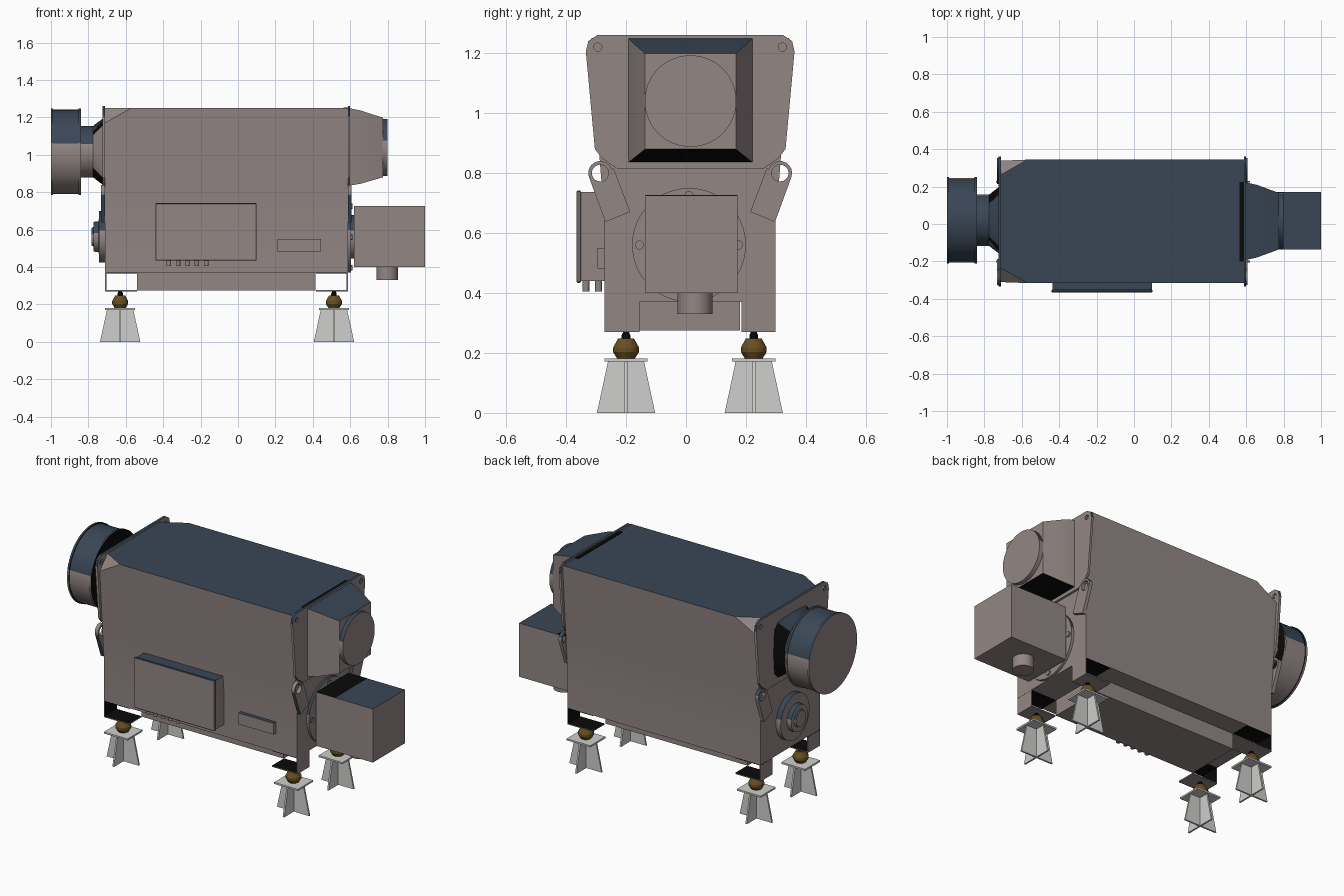
import bpy, bmesh, math
from mathutils import Matrix, Vector

if "Cube" in bpy.data.objects:
    bpy.data.objects.remove(bpy.data.objects["Cube"])

C = 0.014  # y of the body's middle plane


def material(name, rgb):
    m = bpy.data.materials.new(name)
    m.diffuse_color = (*rgb, 1)
    m.use_nodes = True
    m.node_tree.nodes["Principled BSDF"].inputs["Base Color"].default_value = m.diffuse_color
    return m


BEIGE = material("warm grey paint", (0.29, 0.242, 0.235))
BLUE = material("slate blue", (0.041, 0.062, 0.092))
BLACK = material("black", (0.003, 0.003, 0.003))
PALE = material("pale grey", (0.62, 0.62, 0.61))
BROWN = material("brown rubber", (0.14, 0.078, 0.016))


def by_height(n):
    """Upward faces are slate blue, the others warm grey."""
    return 1 if n.z > 0.22 else 0


def finish(name, bm, mat=None, rule=by_height):
    bmesh.ops.recalc_face_normals(bm, faces=bm.faces)
    bm.normal_update()
    me = bpy.data.meshes.new(name)
    for m in ([mat] if mat else [BEIGE, BLUE, BLACK]):
        me.materials.append(m)
    if not mat:
        for f in bm.faces:
            f.material_index = rule(f.normal)
    bm.to_mesh(me)
    bm.free()
    ob = bpy.data.objects.new(name, me)
    bpy.context.collection.objects.link(ob)
    return ob


def box(name, x, y, z, bevel=0, **kw):
    bm = bmesh.new()
    bmesh.ops.create_cube(bm, size=1)
    for v in bm.verts:
        v.co = [(r[0] + r[1]) / 2 + c * (r[1] - r[0]) for c, r in zip(v.co, (x, y, z))]
    if bevel:
        bmesh.ops.bevel(bm, geom=bm.edges[:], offset=bevel, segments=1, affect='EDGES')
    return finish(name, bm, **kw)


def loft(name, rings, **kw):
    """Skin a list of equal-length point rings and cap both ends."""
    bm = bmesh.new()
    loops = [[bm.verts.new(p) for p in r] for r in rings]
    n = len(loops[0])
    for a, b in zip(loops, loops[1:]):
        for i in range(n):
            bm.faces.new((a[i], a[(i + 1) % n], b[(i + 1) % n], b[i]))
    bm.faces.new(loops[0])
    bm.faces.new(loops[-1])
    return finish(name, bm, **kw)


def lathe(name, axis, origin, steps, n=32, **kw):
    """Turn (position, radius) steps about the x or z axis."""
    rings = []
    for t, r in steps:
        ring = []
        for i in range(n):
            a = 2 * math.pi * (i + 0.5) / n
            u, v = r * math.cos(a), r * math.sin(a)
            p = (t, u, v) if axis == 'x' else (u, v, t)
            ring.append(Vector(p) + Vector(origin))
        rings.append(ring)
    return loft(name, rings, **kw)


def rect(x, y0, y1, z0, z1):
    return [(x, y0, z0), (x, y1, z0), (x, y1, z1), (x, y0, z1)]


def circle(y, z, r, n=20):
    return [(y + r * math.cos(2 * math.pi * i / n), z + r * math.sin(2 * math.pi * i / n)) for i in range(n)]


def plate(name, outlines, x0, x1):
    """Flat plate in the y-z plane; outlines after the first are holes."""
    cu = bpy.data.curves.new(name, 'CURVE')
    cu.dimensions, cu.fill_mode, cu.extrude = '2D', 'BOTH', (x1 - x0) / 2
    for pts in outlines:
        s = cu.splines.new('POLY')
        s.points.add(len(pts) - 1)
        for p, q in zip(s.points, pts):
            p.co = (q[0], q[1], 0, 1)
        s.use_cyclic_u = True
    tmp = bpy.data.objects.new("tmp", cu)
    bpy.context.collection.objects.link(tmp)
    me = bpy.data.meshes.new_from_object(tmp.evaluated_get(bpy.context.evaluated_depsgraph_get()))
    bpy.data.objects.remove(tmp)
    bm = bmesh.new()
    bm.from_mesh(me)
    bpy.data.meshes.remove(me)
    bmesh.ops.remove_doubles(bm, verts=bm.verts, dist=1e-5)
    bm.transform(Matrix(((0, 0, 1, (x0 + x1) / 2), (1, 0, 0, 0), (0, 1, 0, 0), (0, 0, 0, 1))))
    return finish(name, bm)


# Main housing: flared profile, with the two left top corners cut away
half = [(0.285, 0.37), (0.285, 0.64), (0.30, 0.82), (0.33, 1.25)]
prof = [(C + y, z) for y, z in half] + [(C - y, z) for y, z in reversed(half)]
bm = bmesh.new()
ends = [[bm.verts.new((x, y, z)) for y, z in prof] for x in (-0.71, 0.587)]
for i in range(len(prof)):
    j = (i + 1) % len(prof)
    bm.faces.new((ends[0][i], ends[0][j], ends[1][j], ends[1][i]))
for e in ends:
    bm.faces.new(e)
bmesh.ops.recalc_face_normals(bm, faces=bm.faces)
for s in (-1, 1):
    a, b, c = Vector((-0.71, C + s * 0.33, 1.165)), Vector((-0.57, C + s * 0.33, 1.25)), Vector((-0.71, C + s * 0.25, 1.25))
    n = (b - a).cross(c - a).normalized()
    if n.z < 0:
        n = -n
    cut = bmesh.ops.bisect_plane(bm, geom=bm.verts[:] + bm.edges[:] + bm.faces[:], plane_co=a, plane_no=n, clear_outer=True)
    bmesh.ops.holes_fill(bm, edges=[g for g in cut['geom_cut'] if isinstance(g, bmesh.types.BMEdge)])
finish("main_housing", bm, rule=lambda n: 1 if n.z > 0.95 else 0)
box("top_dark_slot", (0.565, 0.587), (-0.2, 0.225), (1.249, 1.254), mat=BLACK)

# End plates with corner holes, and lifting lugs with eyes
upper = [(0.245, 0.815), (0.295, 0.85), (0.318, 0.88), (0.348, 1.205), (0.34, 1.24), (0.31, 1.26)]
for side, x0, x1 in (("left", -0.725, -0.71), ("right", 0.587, 0.6)):
    out = [(C + y, z) for y, z in upper] + [(C - y, z) for y, z in reversed(upper)]
    plate(side + "_end_plate", [out] + [circle(C + s * 0.308, 1.22, 0.014, 12) for s in (-1, 1)], x0, x1)
    lx = (x0 - 0.008, x1) if side == "left" else (x0, x1 + 0.008)
    arc = [(0.3 + 0.04 * math.cos(math.radians(d)), 0.80 + 0.04 * math.sin(math.radians(d))) for d in range(-20, 161, 20)]
    lug = [(0.2, 0.67), (0.283, 0.637)] + arc + [(0.255, 0.815)]
    for s in (-1, 1):
        plate(side + "_lifting_lug", [[(C + s * y, z) for y, z in lug], circle(C + s * 0.3, 0.80, 0.028)], *lx)

# Underside: centre box, corner brackets with dark pockets
box("underside_box", (-0.54, 0.415), (-0.155, 0.18), (0.275, 0.37))
for x0, x1, sx in ((-0.71, -0.54, -1), (0.417, 0.587, 1)):
    for y0, y1 in ((-0.271, -0.155), (0.185, 0.299)):
        xe = (x0, x0 + 0.006) if sx < 0 else (x1 - 0.006, x1)
        box("bracket_end", xe, (y0, y1), (0.27, 0.37), rule=lambda n, s=sx: 2 if n.x * s < -0.5 else 0)
        box("bracket_floor", (x0, x1), (y0, y1), (0.27, 0.277), rule=lambda n: 2 if n.z > 0.5 else 0)
        box("pocket_roof", (x0, x1), (y0, y1), (0.366, 0.3705), mat=BLACK)

# Feet: crossed tapered plates, cap plate, rubber mount and nut
for fx in (-0.63, 0.513):
    for fy in (-0.2, 0.226):
        def web(z, hx, hy):
            return [(fx + i * hx, fy + j * hy, z) for i, j in ((-1, -1), (1, -1), (1, 1), (-1, 1))]
        loft("foot_web_long", [web(0, 0.108, 0.005), web(0.172, 0.07, 0.005)], mat=PALE)
        loft("foot_web_cross", [web(0, 0.005, 0.097), web(0.172, 0.005, 0.06)], mat=PALE)
        box("foot_cap", (fx - 0.08, fx + 0.08), (fy - 0.072, fy + 0.072), (0.171, 0.181), mat=PALE)
        lathe("rubber_mount", 'z', (fx, fy, 0), [(0.181, 0.03), (0.203, 0.044), (0.218, 0.044), (0.248, 0.027)], 16, mat=BROWN)
        lathe("mount_nut", 'z', (fx, fy, 0), [(0.247, 0.016), (0.258, 0.016), (0.271, 0.01)], 8, mat=BLACK)

# Control cabinet with cable glands, and the small access cover
box("control_cabinet", (-0.435, 0.095), (-0.355, -0.268), (0.44, 0.737))
box("control_cabinet_door", (-0.442, 0.1), (-0.365, -0.35), (0.434, 0.742), bevel=0.004)
for i in range(5):
    for gy in (-0.333, -0.292):
        lathe("cable_gland", 'z', (-0.37 + 0.05 * i, gy, 0), [(0.405, 0.012), (0.442, 0.012)], 12)
box("access_cover", (0.21, 0.445), (-0.295, -0.268), (0.482, 0.55))

# Left air inlet: dark funnel, neck and flanged drum
Z = 1.017
N = 32


def blend_ring(x, r, square):
    pts = []
    for i in range(N):
        a = 2 * math.pi * (i + 0.5) / N
        u, v = math.cos(a), math.sin(a)
        k = r * (1 + square * (1 / max(abs(u), abs(v)) - 1))
        pts.append((x, 0.02 + k * u, Z + k * v))
    return pts


def funnel_rule(n):
    if n.z > 0.5:
        return 1
    return 0 if n.y < -0.5 else 2


loft("inlet_funnel", [blend_ring(-0.71, 0.185, 1), blend_ring(-0.73, 0.172, 0.7), blend_ring(-0.775, 0.138, 0)], rule=funnel_rule)
lathe("inlet_neck", 'x', (0, 0.02, Z), [(-0.85, 0.138), (-0.77, 0.138)])
lathe("inlet_drum", 'x', (0, 0.02, Z), [(-0.996, 0.226), (-0.845, 0.226)], 48)
for x0, x1 in ((-1.0, -0.988), (-0.852, -0.84)):
    lathe("drum_rim", 'x', (0, 0.02, Z), [(x0, 0.232), (x1, 0.232)], 48, rule=lambda n: 2 if n.x > 0.5 else by_height(n))

# Left bearing cover in three steps
lathe("bearing_cover", 'x', (0, C, 0.562),
      [(-0.705, 0.138), (-0.742, 0.138), (-0.745, 0.082), (-0.772, 0.08), (-0.772, 0.052), (-0.782, 0.048)], 40)

# Right outlet hood: four-sided taper ending in a round collar
loft("outlet_hood", [rect(0.592, -0.193, 0.223, 0.835, 1.25), rect(0.655, -0.18, 0.21, 0.845, 1.237),
                     rect(0.775, -0.136, 0.166, 0.88, 1.198)],
     rule=lambda n: 2 if n.z < -0.5 else by_height(n))
lathe("outlet_collar", 'x', (0, 0.015, 1.04), [(0.77, 0.153), (0.80, 0.153)], 40)

# Right drive: round flange with bolts, coupling, motor box and spigot
lathe("drive_flange", 'x', (0, 0.01, 0.56), [(0.58, 0.19), (0.603, 0.19)], 48)
for k in range(4):
    a = k * math.pi / 2
    lathe("flange_bolt", 'x', (0, 0.01 + 0.165 * math.cos(a), 0.56 + 0.165 * math.sin(a)), [(0.6, 0.015), (0.613, 0.015)], 12)
lathe("drive_coupling", 'x', (0, C, 0.562), [(0.6, 0.118), (0.625, 0.118)], 32)
box("motor_box", (0.62, 1.0), (-0.136, 0.172), (0.40, 0.725))
box("motor_box_dark_top", (0.621, 0.745), (-0.135, 0.171), (0.722, 0.7265), mat=BLACK)
lathe("motor_spigot", 'z', (0.798, 0.03, 0), [(0.33, 0.058), (0.405, 0.058)], 32)

# Smooth the round parts, keep the edges crisp
bpy.ops.object.select_all(action='SELECT')
bpy.context.view_layer.objects.active = bpy.context.scene.objects["main_housing"]
bpy.ops.object.shade_smooth_by_angle(angle=math.radians(28))
